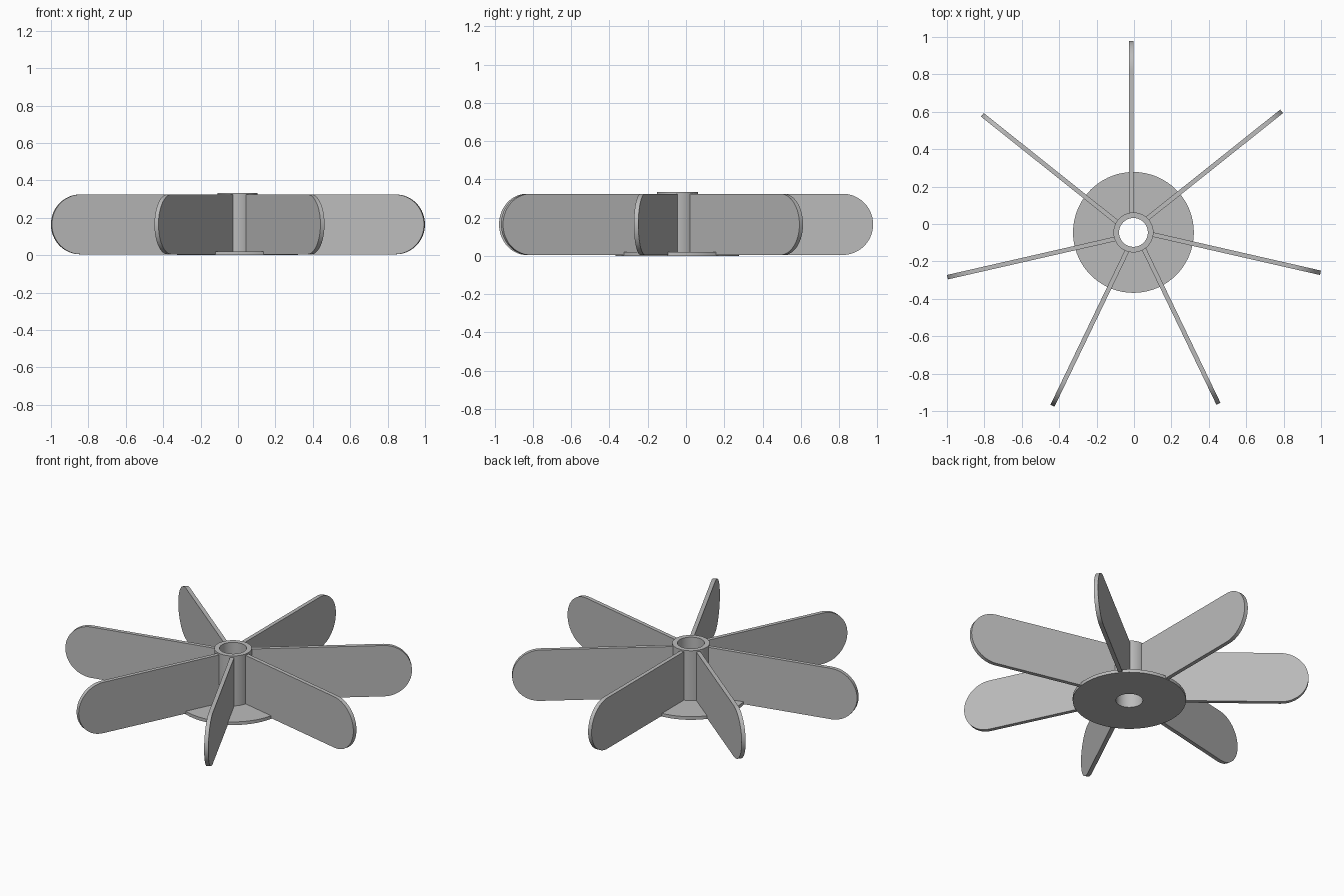
import bpy, bmesh, math
from mathutils import Matrix, Vector

cube = bpy.data.objects.get("Cube")
if cube:
    bpy.data.objects.remove(cube, do_unlink=True)

# Main dimensions
AXIS = Vector((-0.003, -0.045, 0))
BLADES = 7
TIP, ROOT, THICK = 1.023, 0.095, 0.024
BLADE_LOW, BLADE_HIGH = 0.005, 0.325
BORE, HUB, DISC = 0.077, 0.107, 0.323
DISC_TOP, HUB_TOP = 0.02, 0.334

# One plain grey for everything
grey = bpy.data.materials.new("plain_grey")
grey.use_nodes = True
colour = (0.5, 0.5, 0.5, 1)
grey.diffuse_color = colour
grey.node_tree.nodes["Principled BSDF"].inputs["Base Color"].default_value = colour


def finish(name, bm):
    bmesh.ops.recalc_face_normals(bm, faces=bm.faces)
    mesh = bpy.data.meshes.new(name)
    bm.to_mesh(mesh)
    bm.free()
    mesh.materials.append(grey)
    obj = bpy.data.objects.new(name, mesh)
    bpy.context.collection.objects.link(obj)
    obj.location = AXIS
    bpy.ops.object.select_all(action='DESELECT')
    obj.select_set(True)
    bpy.context.view_layer.objects.active = obj
    bpy.ops.object.shade_smooth_by_angle(angle=math.radians(30))
    return obj


# Hub tube and base disc, turned from one profile
bm = bmesh.new()
profile = [(BORE, 0), (DISC, 0), (DISC, DISC_TOP), (HUB, DISC_TOP),
           (HUB, HUB_TOP), (BORE, HUB_TOP)]
verts = [bm.verts.new((r, 0, z)) for r, z in profile]
edges = [bm.edges.new((v, verts[i - 1])) for i, v in enumerate(verts)]
bmesh.ops.spin(bm, geom=verts + edges, cent=(0, 0, 0), axis=(0, 0, 1),
               angle=math.tau, steps=72, use_merge=True)
bmesh.ops.remove_doubles(bm, verts=bm.verts, dist=0.0001)
finish("flanged_hub", bm)


# Flat paddle with a round tip; one face lies on the radial plane
def make_blade(index):
    bm = bmesh.new()
    radius = (BLADE_HIGH - BLADE_LOW) / 2
    middle = BLADE_LOW + radius
    outline = [(ROOT, BLADE_HIGH), (ROOT, BLADE_LOW)]
    steps = 32
    for i in range(steps + 1):
        a = math.pi * (i / steps - 0.5)
        outline.append((TIP - radius + radius * math.cos(a),
                        middle + radius * math.sin(a)))
    face = bm.faces.new([bm.verts.new((x, 0, z)) for x, z in outline])
    out = bmesh.ops.extrude_face_region(bm, geom=[face])
    moved = [g for g in out["geom"] if isinstance(g, bmesh.types.BMVert)]
    bmesh.ops.translate(bm, verts=moved, vec=(0, THICK, 0))
    turn = math.pi / 2 + index * math.tau / BLADES
    bmesh.ops.transform(bm, matrix=Matrix.Rotation(turn, 4, 'Z'), verts=bm.verts)
    finish(f"blade_{index + 1}", bm)


for n in range(BLADES):
    make_blade(n)
